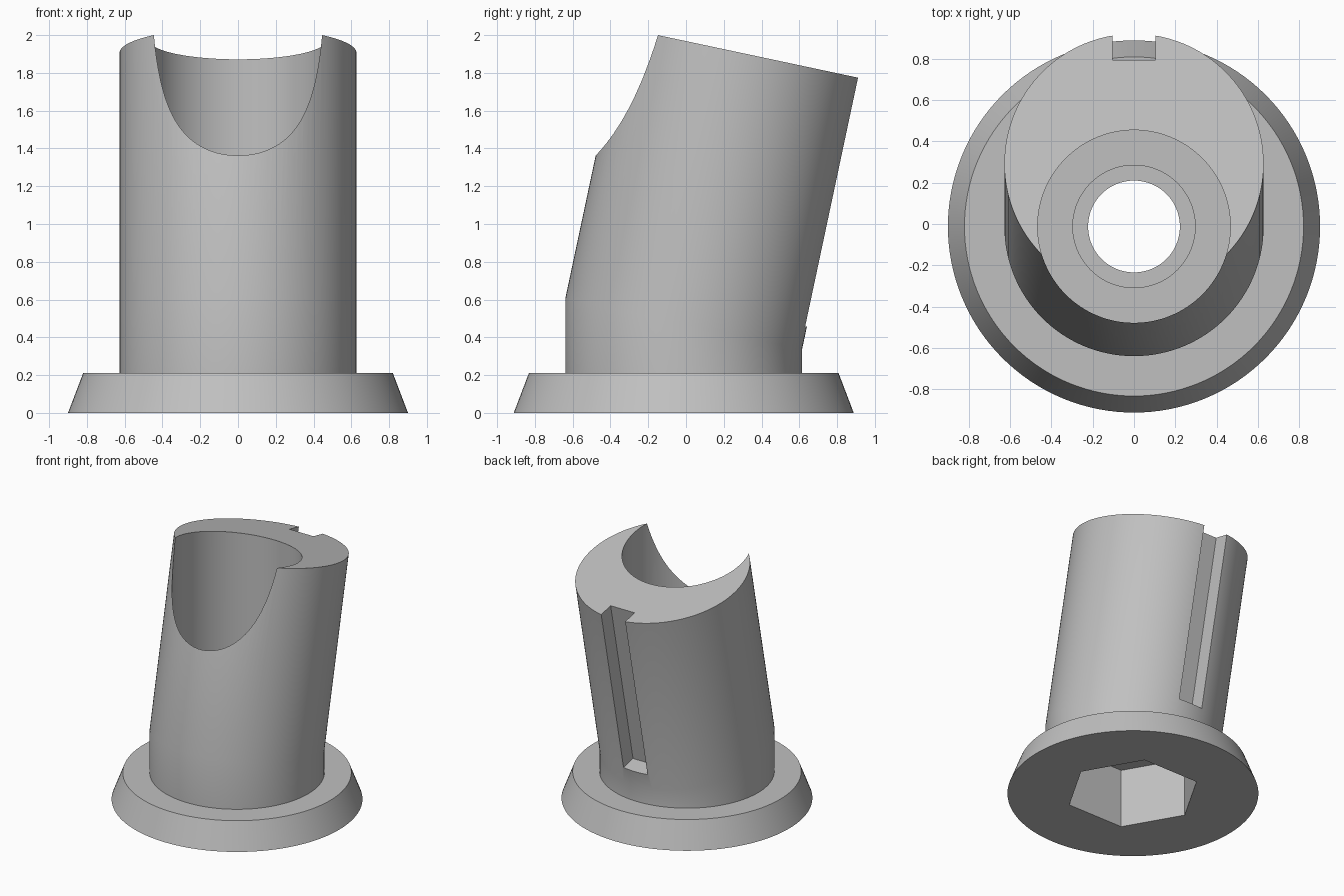
import bpy, bmesh, math
from mathutils import Matrix, Vector

if "Cube" in bpy.data.objects:
    bpy.data.objects.remove(bpy.data.objects["Cube"])

YC = -0.012                      # shared vertical axis
TILT = math.radians(12)
BEND_Z, UPPER_LEN = 0.472, 1.466
SEGS = 128
AXIS = Vector((0, math.sin(TILT), math.cos(TILT)))

grey = bpy.data.materials.new("plain_grey")
grey.use_nodes = True
COLOUR = (0.53, 0.53, 0.53, 1)
grey.diffuse_color = COLOUR
grey.node_tree.nodes["Principled BSDF"].inputs["Base Color"].default_value = COLOUR


def make_object(name, bm):
    bmesh.ops.recalc_face_normals(bm, faces=bm.faces)
    mesh = bpy.data.meshes.new(name)
    bm.to_mesh(mesh)
    bm.free()
    mesh.materials.append(grey)
    obj = bpy.data.objects.new(name, mesh)
    bpy.context.collection.objects.link(obj)
    return obj


def ring(radius, z, slope=0.0, shift=Vector()):
    pts = []
    for i in range(SEGS):
        a = 2 * math.pi * i / SEGS
        y = radius * math.sin(a)
        pts.append(Vector((radius * math.cos(a), YC + y, z - y * slope)) + shift)
    return pts


def prism(name, radius, z0, z1, sides, turn=0.0):
    bm = bmesh.new()
    place = Matrix.Translation((0, YC, (z0 + z1) / 2)) @ Matrix.Rotation(turn, 4, "Z")
    bmesh.ops.create_cone(bm, cap_ends=True, segments=sides, radius1=radius,
                          radius2=radius, depth=z1 - z0, matrix=place)
    return make_object(name, bm)


# Flared foot and bent sleeve, lofted through rings
slope = math.tan(TILT)
loops = [ring(0.90, 0), ring(0.82, 0.21), ring(0.627, 0.21),
         ring(0.627, BEND_Z, slope),
         ring(0.627, BEND_Z, slope, AXIS * UPPER_LEN)]
bm = bmesh.new()
rows = [[bm.verts.new(p) for p in loop] for loop in loops]
for low, high in zip(rows, rows[1:]):
    for i in range(SEGS):
        j = (i + 1) % SEGS
        bm.faces.new((low[i], low[j], high[j], high[i]))
bm.faces.new(rows[0])
bm.faces.new(rows[-1])
holder = make_object("angled_holder", bm)

# Upright bore, its recess, the through hole and the hexagonal socket
cutters = [
    prism("bore_cutter", 0.466, 0.70, 2.5, SEGS),
    prism("recess_cutter", 0.296, 0.60, 0.9, SEGS),
    prism("hole_cutter", 0.222, 0.3, 0.8, SEGS),
    prism("socket_cutter", 0.485, -0.2, 0.466, 6, math.pi / 2),
]

# Keyway along the tilted back
bm = bmesh.new()
y0, y1, z0, z1 = 0.511, 0.90, 0.12, 1.8
place = (Matrix.Translation((0, YC, BEND_Z)) @ Matrix.Rotation(-TILT, 4, "X")
         @ Matrix.Translation((0, (y0 + y1) / 2, (z0 + z1) / 2))
         @ Matrix.Diagonal((0.21, y1 - y0, z1 - z0, 1)))
bmesh.ops.create_cube(bm, size=1, matrix=place)
cutters.append(make_object("keyway_cutter", bm))

# Apply the cuts
bpy.context.view_layer.objects.active = holder
holder.select_set(True)
for cutter in cutters:
    cutter.hide_render = True
    mod = holder.modifiers.new(cutter.name, "BOOLEAN")
    mod.operation = "DIFFERENCE"
    mod.solver = "EXACT"
    mod.object = cutter
    bpy.ops.object.modifier_apply(modifier=mod.name)
    bpy.data.objects.remove(cutter)

bpy.ops.object.shade_smooth_by_angle(angle=math.radians(30))
